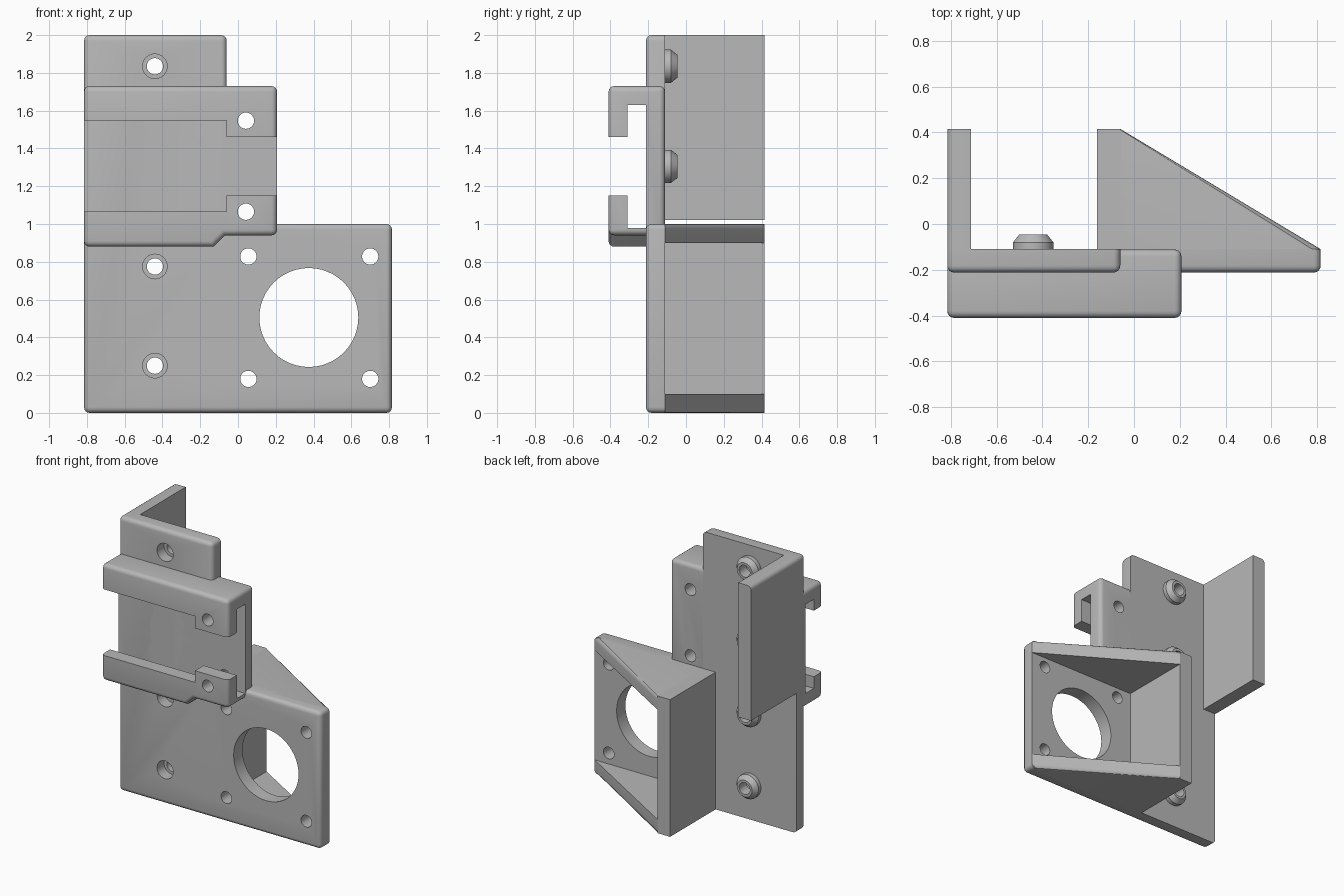
import bpy, bmesh, math
from mathutils import Matrix, Vector

if "Cube" in bpy.data.objects:
    bpy.data.objects.remove(bpy.data.objects["Cube"], do_unlink=True)

GREY = (0.48, 0.48, 0.48, 1)
mat = bpy.data.materials.new("plain grey")
mat.use_nodes = True
mat.diffuse_color = GREY
mat.node_tree.nodes["Principled BSDF"].inputs["Base Color"].default_value = GREY

BACK, FRONT, CLAMP_FRONT = -0.11, -0.212, -0.41
LEFT, RIGHT, REAR = -0.815, 0.815, 0.415
ROUND = 0.03


def finish(name, bm):
    bmesh.ops.recalc_face_normals(bm, faces=bm.faces)
    mesh = bpy.data.meshes.new(name)
    bm.to_mesh(mesh)
    bm.free()
    ob = bpy.data.objects.new(name, mesh)
    bpy.context.collection.objects.link(ob)
    mesh.materials.append(mat)
    return ob


def prism(name, pts, axis, lo, hi, rule=None):
    """Extrude an outline along y (points are x, z) or z (points are x, y)."""
    bm = bmesh.new()

    def place(p, d):
        return (p[0], d, p[1]) if axis == "y" else (p[0], p[1], d)
    face = bm.faces.new([bm.verts.new(place(p, lo)) for p in pts])
    ext = bmesh.ops.extrude_face_region(bm, geom=[face])
    shift = Vector(place((0, 0), hi - lo))
    bmesh.ops.translate(bm, vec=shift, verts=[v for v in ext["geom"] if isinstance(v, bmesh.types.BMVert)])
    bmesh.ops.recalc_face_normals(bm, faces=bm.faces)
    if rule:
        edges = [e for e in bm.edges if rule(e, (e.verts[0].co + e.verts[1].co) / 2)]
        bmesh.ops.bevel(bm, geom=edges, offset=ROUND, segments=4, profile=0.5, affect="EDGES")
    return finish(name, bm)


def box(name, x, y, z, rule=None):
    return prism(name, [(x[0], y[0]), (x[1], y[0]), (x[1], y[1]), (x[0], y[1])], "z", z[0], z[1], rule)


def rod(x, z, r, y0, y1):
    bm = bmesh.new()
    m = Matrix.Translation((x, (y0 + y1) / 2, z)) @ Matrix.Rotation(math.pi / 2, 4, "X")
    bmesh.ops.create_cone(bm, cap_ends=True, segments=48, radius1=r, radius2=r, depth=y1 - y0, matrix=m)
    return finish("cutter", bm)


def cut(ob, cutters):
    for c in cutters:
        c.hide_render = True
        mod = ob.modifiers.new("cut", "BOOLEAN")
        mod.operation, mod.solver, mod.object = "DIFFERENCE", "EXACT", c
        bpy.context.view_layer.objects.active = ob
        bpy.ops.object.modifier_apply(modifier=mod.name)
        bpy.data.objects.remove(c, do_unlink=True)


def plate_rule(e, m):
    along_y = abs(e.verts[0].co.y - e.verts[1].co.y) > 0.01
    concave = abs(m.x + 0.06) < 0.01 and abs(m.z - 1) < 0.01
    return (along_y and not concave) or m.y < FRONT + 0.01


parts = []
SCREW_X = -0.44
SCREWS = (0.25, 0.775, 1.305, 1.835)
BLIND = 1.305

# Mounting plate with motor opening and screw holes
plate = prism("mounting_plate", [(LEFT, 0), (RIGHT, 0), (RIGHT, 1), (-0.06, 1), (-0.06, 2), (LEFT, 2)],
              "y", FRONT, BACK, plate_rule)
holes = [rod(0.375, 0.505, 0.262, -0.3, 0)]
holes += [rod(x, z, 0.043, -0.3, 0) for x in (0.055, 0.7) for z in (0.18, 0.828)]
for z in SCREWS:
    if z == BLIND:
        holes.append(rod(SCREW_X, z, 0.043, -0.18, 0))
    else:
        holes += [rod(SCREW_X, z, 0.043, -0.3, 0), rod(SCREW_X, z, 0.065, -0.3, -0.13)]
cut(plate, holes)
parts.append(plate)

# Clamp: rounded block, hollowed by a channel and a stepped slot
clamp = prism("rail_clamp", [(LEFT, 0.88), (-0.13, 0.88), (-0.07, 0.94), (0.207, 0.94), (0.207, 1.73), (LEFT, 1.73)],
              "y", CLAMP_FRONT, BACK - 0.001,
              lambda e, m: not (abs(m.x + 0.07) < 0.01 or abs(m.x + 0.13) < 0.01))
cut(clamp, [
    box("channel", (-1, 1), (-0.31, FRONT), (0.98, 1.63)),
    box("wide_slot", (-1, -0.06), (-0.5, -0.29), (1.065, 1.547)),
    box("narrow_slot", (-0.1, 1), (-0.5, -0.29), (1.15, 1.46)),
    rod(0.042, 1.547, 0.043, -0.5, 0),
    rod(0.042, 1.065, 0.043, -0.5, 0),
    rod(SCREW_X, BLIND, 0.043, -0.18, 0),
])
parts.append(clamp)

# Side wall behind the upper plate
parts.append(box("side_wall", (LEFT, -0.712), (BACK - 0.03, REAR), (1.02, 2),
                 lambda e, m: m.x < LEFT + 0.01 and m.z > 1.99))

# Wall and two gussets around the motor opening
parts.append(box("motor_wall", (-0.162, -0.06), (BACK - 0.03, REAR), (0, 1)))
for name, lo, hi, outer in (("lower_gusset", 0, 0.1, 0), ("upper_gusset", 0.9, 1, 1)):
    parts.append(prism(name, [(-0.07, BACK - 0.03), (RIGHT, BACK - 0.03), (RIGHT, BACK), (-0.06, REAR), (-0.07, REAR)],
                       "z", lo, hi,
                       lambda e, m: abs(m.z - outer) < 0.01 and m.x > 0.3 and m.y > BACK - 0.02))

# Tapered screw bosses on the back
PROFILE = [(0.043, -0.12), (0.088, -0.12), (0.088, -0.08), (0.061, -0.046), (0.043, -0.046)]
for i, z in enumerate(SCREWS):
    bm = bmesh.new()
    n = 48
    rings = [[bm.verts.new((SCREW_X + r * math.cos(2 * math.pi * k / n), y, z + r * math.sin(2 * math.pi * k / n)))
              for k in range(n)] for r, y in PROFILE]
    for a, b in zip(rings, rings[1:] + rings[:1]):
        for k in range(n):
            bm.faces.new((a[k], a[(k + 1) % n], b[(k + 1) % n], b[k]))
    parts.append(finish(f"screw_boss_{i + 1}", bm))

# Smooth the rounded edges, keep the corners crisp
bpy.ops.object.select_all(action="DESELECT")
for ob in parts:
    ob.select_set(True)
bpy.context.view_layer.objects.active = parts[0]
bpy.ops.object.shade_smooth_by_angle(angle=math.radians(30))
